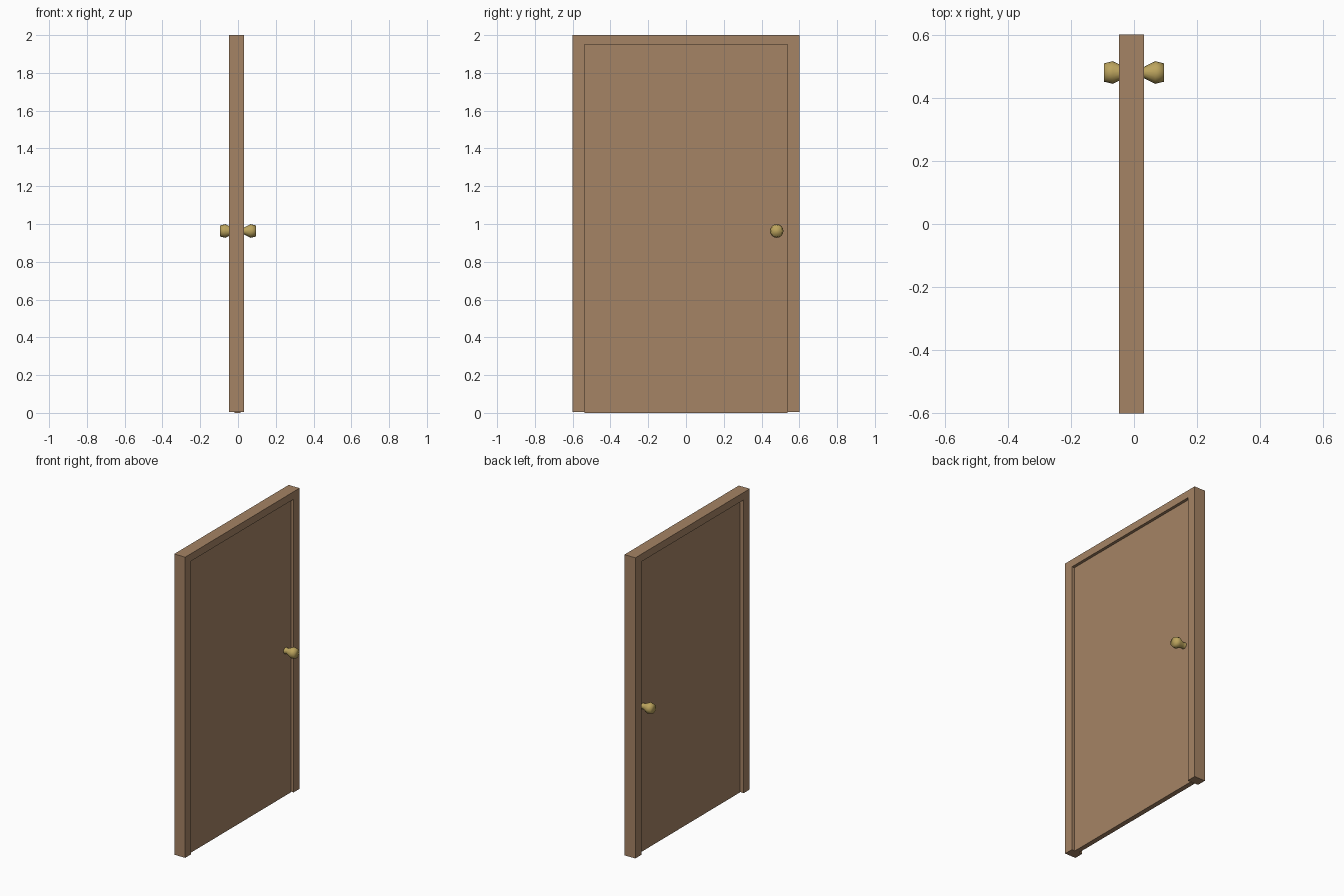
import bpy
import bmesh
import math

if "Cube" in bpy.data.objects:
    bpy.data.objects.remove(bpy.data.objects["Cube"])

def material(name, rgb):
    m = bpy.data.materials.new(name)
    m.diffuse_color = (*rgb, 1.0)
    m.use_nodes = True
    m.node_tree.nodes["Principled BSDF"].inputs["Base Color"].default_value = m.diffuse_color
    return m

wood = material("brown wood", (0.375, 0.228, 0.128))
brass = material("brass", (0.50, 0.37, 0.11))

def finish(name, bm, mat):
    bmesh.ops.recalc_face_normals(bm, faces=bm.faces)
    me = bpy.data.meshes.new(name)
    bm.to_mesh(me)
    bm.free()
    me.materials.append(mat)
    ob = bpy.data.objects.new(name, me)
    bpy.context.collection.objects.link(ob)
    return ob

def extrude_profile(name, points, x0, x1, mat):
    """Closed (y, z) outline extruded along x."""
    bm = bmesh.new()
    face = bm.faces.new([bm.verts.new((x0, y, z)) for y, z in points])
    ext = bmesh.ops.extrude_face_region(bm, geom=[face])
    verts = [g for g in ext["geom"] if isinstance(g, bmesh.types.BMVert)]
    bmesh.ops.translate(bm, verts=verts, vec=(x1 - x0, 0, 0))
    return finish(name, bm, mat)

# Door frame: two jambs and a lintel in one outline
W, IN, TOP, LINTEL, FOOT = 0.60, 0.537, 2.0, 1.95, 0.004
extrude_profile("door_frame",
                [(-W, FOOT), (-W, TOP), (W, TOP), (W, FOOT),
                 (IN, FOOT), (IN, LINTEL), (-IN, LINTEL), (-IN, FOOT)],
                -0.048, 0.032, wood)

# Door leaf, recessed on both sides and reaching the ground
extrude_profile("door_leaf",
                [(-IN, 0), (-IN, LINTEL), (IN, LINTEL), (IN, 0)],
                -0.019, 0.013, wood)

# Knobs: (distance from door centre, radius) spun around x
PROFILE = [(0.008, 0.022), (0.018, 0.020), (0.032, 0.018),
           (0.067, 0.036), (0.0955, 0.029)]
SIDES = 16

def knob(name, side):
    bm = bmesh.new()
    rings = []
    for d, r in PROFILE:
        rings.append([bm.verts.new((side * d,
                                    0.48 + r * math.cos(2 * math.pi * i / SIDES),
                                    0.963 + r * math.sin(2 * math.pi * i / SIDES)))
                      for i in range(SIDES)])
    for a, b in zip(rings, rings[1:]):
        for i in range(SIDES):
            j = (i + 1) % SIDES
            bm.faces.new((a[i], a[j], b[j], b[i]))
    bm.faces.new(rings[0])
    bm.faces.new(rings[-1])
    for f in bm.faces:
        f.smooth = True
    return finish(name, bm, brass)

knob("right_knob", 1)
knob("left_knob", -1)
